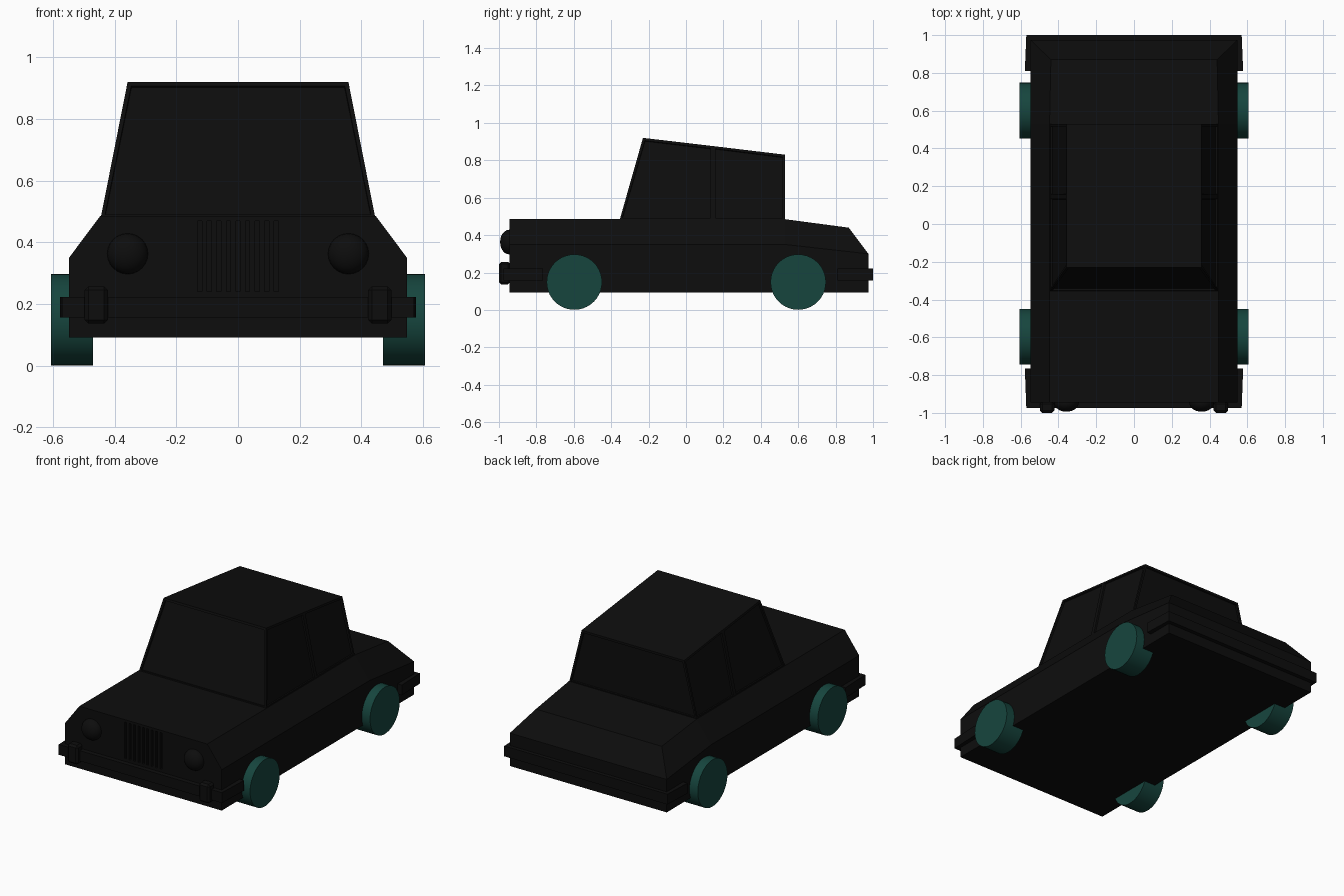
import bpy, bmesh
from math import pi
from mathutils import Matrix

if "Cube" in bpy.data.objects:
    bpy.data.objects.remove(bpy.data.objects["Cube"])


def material(name, color):
    m = bpy.data.materials.new(name)
    m.diffuse_color = color
    m.use_nodes = True
    m.node_tree.nodes["Principled BSDF"].inputs["Base Color"].default_value = m.diffuse_color
    return m


PAINT = material("black_paint", (0.004, 0.004, 0.004, 1))
RUBBER = material("teal_rubber", (0.008, 0.06, 0.048, 1))


def finish(name, bm, mat):
    bmesh.ops.recalc_face_normals(bm, faces=bm.faces)
    mesh = bpy.data.meshes.new(name)
    bm.to_mesh(mesh)
    bm.free()
    obj = bpy.data.objects.new(name, mesh)
    bpy.context.collection.objects.link(obj)
    mesh.materials.append(mat)
    return obj


def smooth(obj):
    bpy.ops.object.select_all(action='DESELECT')
    obj.select_set(True)
    bpy.context.view_layer.objects.active = obj
    bpy.ops.object.shade_smooth_by_angle(angle=0.6)


def loft(bm, sections):
    """Bridge half sections (x, y, z from bottom to top), mirrored about x = 0."""
    rings = [[bm.verts.new(p) for p in s] +
             [bm.verts.new((-x, y, z)) for x, y, z in reversed(s)] for s in sections]
    sides = []
    for a, b in zip(rings, rings[1:]):
        for i in range(len(a)):
            j = (i + 1) % len(a)
            sides.append(bm.faces.new((a[i], a[j], b[j], b[i])))
    caps = []
    for r in (rings[0], rings[-1]):
        n = len(r)
        caps.append([bm.faces.new((r[i], r[i + 1], r[n - 2 - i], r[n - 1 - i]))
                     for i in range(n // 2 - 1)])
    return sides, caps


def box(name, x, y, z, bevel=0.0):
    bm = bmesh.new()
    bmesh.ops.create_cube(bm, size=1)
    for v in bm.verts:
        v.co = [lo + (c + 0.5) * (hi - lo) for c, (lo, hi) in zip(v.co, (x, y, z))]
    if bevel:
        bmesh.ops.bevel(bm, geom=bm.edges[:], offset=bevel, segments=1, affect='EDGES')
    return finish(name, bm, PAINT)


# Lower body with sloped shoulders and a falling tail
bm = bmesh.new()
loft(bm, [
    [(0.548, -0.945, 0.092), (0.548, -0.945, 0.35), (0.447, -0.945, 0.485)],
    [(0.548, 0.53, 0.092), (0.548, 0.53, 0.35), (0.447, 0.53, 0.485)],
    [(0.548, 0.975, 0.092), (0.548, 0.975, 0.30), (0.44, 0.87, 0.44)],
])
body = finish("body", bm, PAINT)

# Grille slots cut into the nose
bm = bmesh.new()
for i in range(-4, 5):
    bmesh.ops.create_cube(bm, size=1, matrix=Matrix.Translation((i * 0.031, -0.945, 0.355))
                          @ Matrix.Diagonal((0.014, 0.03, 0.23, 1)))
slots = finish("grille_slot_cutter", bm, PAINT)
slots.hide_render = True
slots.hide_viewport = True
cut = body.modifiers.new("grille", 'BOOLEAN')
cut.object = slots
cut.solver = 'EXACT'

# Cabin with recessed windows on all four sides
bm = bmesh.new()
sides, caps = loft(bm, [
    [(0.445, -0.355, 0.48), (0.358, -0.23, 0.92)],
    [(0.445, 0.145, 0.48), (0.358, 0.145, 0.876)],
    [(0.445, 0.53, 0.48), (0.358, 0.53, 0.83)],
])
bmesh.ops.recalc_face_normals(bm, faces=bm.faces)
bm.normal_update()
panes = [f for f in sides if abs(f.normal.x) > 0.5] + caps[0] + caps[1]
bmesh.ops.inset_individual(bm, faces=panes, thickness=0.018, depth=0)
holes = bmesh.ops.inset_individual(bm, faces=panes, thickness=0.002, depth=-0.01)
finish("cabin", bm, PAINT)


# Wrap-around bumpers
def bumper(name, y_inner, y_end, y_out):
    bm = bmesh.new()
    outline = [(0.54, y_inner), (0.578, y_inner), (0.57, y_out), (-0.57, y_out),
               (-0.578, y_inner), (-0.54, y_inner), (-0.54, y_end), (0.54, y_end)]
    face = bm.faces.new([bm.verts.new((x, y, 0.157)) for x, y in outline])
    top = bmesh.ops.extrude_face_region(bm, geom=[face])["geom"]
    for v in top:
        if isinstance(v, bmesh.types.BMVert):
            v.co.z = 0.222
    finish(name, bm, PAINT)


bumper("front_bumper", -0.765, -0.94, -0.975)
bumper("rear_bumper", 0.81, 0.96, 1.0)

for side, s in (("right", 1), ("left", -1)):
    # Bumper overrider
    x = sorted((s * 0.422, s * 0.497))
    box(f"{side}_overrider", x, (-1.0, -0.94), (0.137, 0.257), 0.012)

    # Domed headlight
    bm = bmesh.new()
    bmesh.ops.create_uvsphere(bm, u_segments=24, v_segments=12, radius=1,
                              matrix=Matrix.Translation((s * 0.358, -0.945, 0.363))
                              @ Matrix.Diagonal((0.066, 0.049, 0.066, 1))
                              @ Matrix.Rotation(pi / 2, 4, 'X'))
    smooth(finish(f"{side}_headlight", bm, PAINT))

    # Wheels
    for end, y in (("front", -0.597), ("rear", 0.6)):
        bm = bmesh.new()
        bmesh.ops.create_cone(bm, cap_ends=True, segments=40, radius1=0.148, radius2=0.148,
                              depth=0.136, matrix=Matrix.Translation((s * 0.538, y, 0.149))
                              @ Matrix.Rotation(pi / 2, 4, 'Y'))
        smooth(finish(f"{end}_{side}_wheel", bm, RUBBER))
